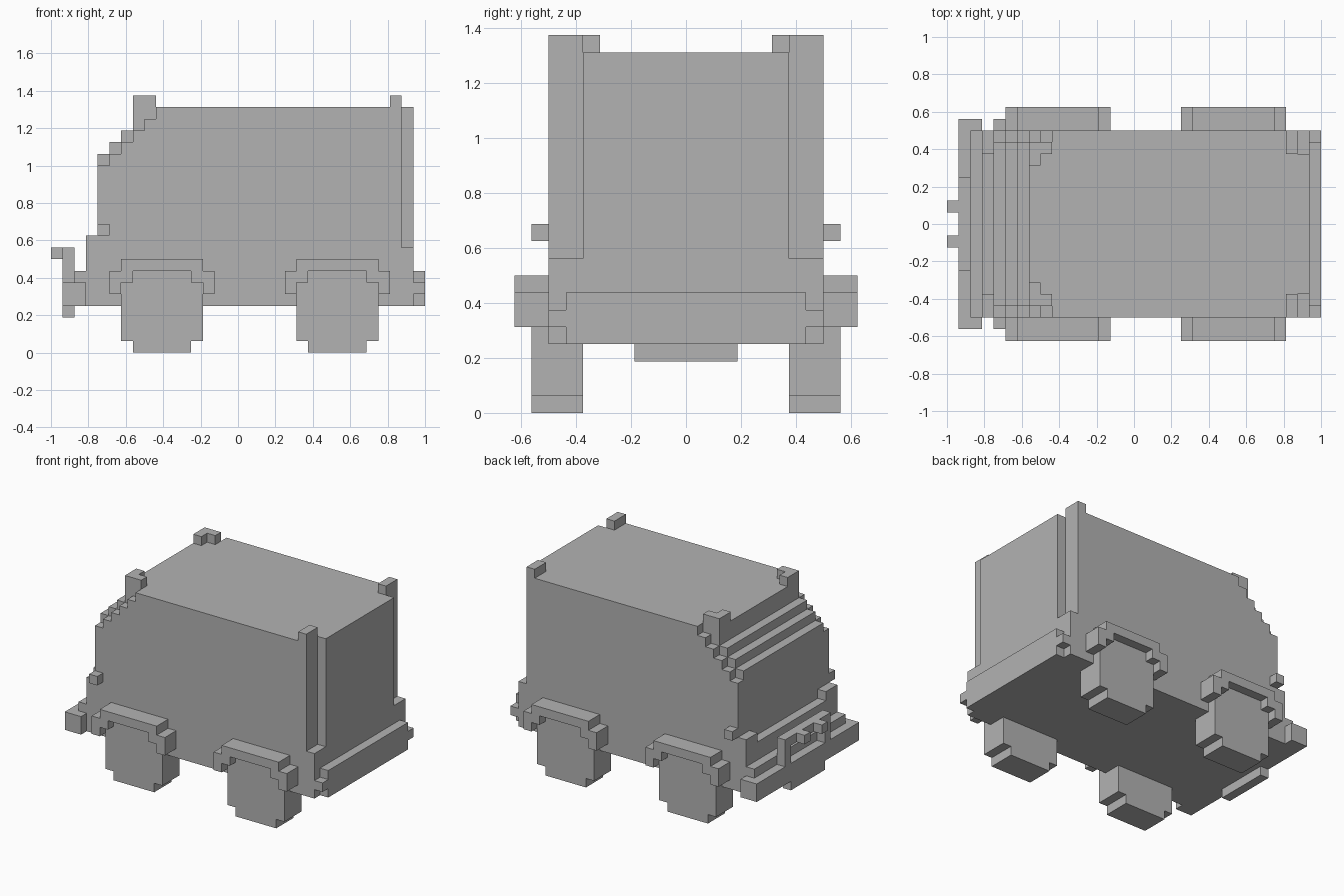
import bpy, bmesh

U = 1 / 16  # one block

if "Cube" in bpy.data.objects:
    bpy.data.objects.remove(bpy.data.objects["Cube"])

grey = bpy.data.materials.new("plain_grey")
grey.use_nodes = True
grey.diffuse_color = (0.45, 0.45, 0.45, 1)
grey.node_tree.nodes["Principled BSDF"].inputs["Base Color"].default_value = (0.45, 0.45, 0.45, 1)


def finish(name, bm):
    bmesh.ops.recalc_face_normals(bm, faces=bm.faces)
    mesh = bpy.data.meshes.new(name)
    bm.to_mesh(mesh)
    bm.free()
    mesh.materials.append(grey)
    obj = bpy.data.objects.new(name, mesh)
    bpy.context.collection.objects.link(obj)
    return obj


def slab(name, outline, y0, y1):
    """Extrude an outline given in blocks (x, z) from y0 to y1."""
    bm = bmesh.new()
    face = bm.faces.new([bm.verts.new((x * U, y0 * U, z * U)) for x, z in outline])
    new = bmesh.ops.extrude_face_region(bm, geom=[face])["geom"]
    verts = [v for v in new if isinstance(v, bmesh.types.BMVert)]
    bmesh.ops.translate(bm, verts=verts, vec=(0, (y1 - y0) * U, 0))
    return finish(name, bm)


def box(name, x0, x1, y0, y1, z0, z1):
    return slab(name, [(x0, z0), (x1, z0), (x1, z1), (x0, z1)], y0, y1)


def pair(name, maker, *args):
    """Build a part on +y and mirror it across the body."""
    obj = maker(name, *args)
    twin = obj.copy()
    twin.data = obj.data.copy()
    twin.name = name + "_mirrored"
    for v in twin.data.vertices:
        v.co.y *= -1
    twin.data.flip_normals()
    bpy.context.collection.objects.link(twin)


def stepped(x, z, count, tail):
    """Staircase windscreen outline rising by one block per step."""
    pts = [(x, 4)]
    for i in range(count):
        pts += [(x + i, z + i), (x + i + 1, z + i)]
    return pts + tail


# Cabin: central block and slightly lower side walls
slab("cabin", stepped(-12, 17, 3, [(-9, 21), (14, 21), (14, 4)]), -7, 7)
pair("side_wall", slab, stepped(-12, 16, 5, [(-7, 21), (14, 21), (14, 4)]), 7, 8)

# Rear door, sill, bumper and corner posts
box("rear_door", 14, 15, -6, 6, 9, 21)
box("rear_sill", 14, 15, -8, 8, 4, 9)
box("rear_bumper", 15, 16, -7, 7, 4, 7)
pair("rear_bumper_end", box, 15, 16, 7, 8, 5, 6)
pair("rear_post", box, 13, 14, 6, 8, 9, 22)

# Roof corner brackets above the windscreen
pair("roof_bracket_front", box, -9, -8, 5, 7, 21, 22)
pair("roof_bracket_side", box, -8, -7, 6, 7, 21, 22)

# Nose: grille, headlights, ledge and bumper
box("grille", -13, -12, -6, 6, 4, 9)
pair("headlight", box, -13, -12, 6, 8, 4, 10)
box("nose_ledge", -14, -13, -8, 8, 4, 7)
box("front_bumper", -15, -13, -9, 9, 4, 6)
box("skid_plate", -15, -14, -3, 3, 3, 4)
pair("side_marker", box, -12, -11, 8, 9, 10, 11)

# Bull bar with two lamps
pair("bull_bar_post", box, -15, -14, 3, 4, 6, 9)
box("bull_bar_top", -15, -14, -3, 3, 8, 9)
pair("bar_lamp", box, -16, -15, 1, 2, 8, 9)

# Wheels and arches
for label, x in (("front", -10), ("rear", 5)):
    wheel = [(x + 1, 0), (x + 6, 0), (x + 6, 1), (x + 7, 1), (x + 7, 6), (x + 6, 6),
             (x + 6, 7), (x + 1, 7), (x + 1, 6), (x, 6), (x, 1), (x + 1, 1)]
    arch = [(x - 1, 5), (x, 5), (x, 6), (x + 1, 6), (x + 1, 7), (x + 6, 7),
            (x + 6, 6), (x + 7, 6), (x + 7, 5), (x + 8, 5), (x + 8, 7), (x + 7, 7),
            (x + 7, 8), (x, 8), (x, 7), (x - 1, 7)]
    pair(label + "_wheel", slab, wheel, 6, 9)
    pair(label + "_arch", slab, arch, 8, 10)
